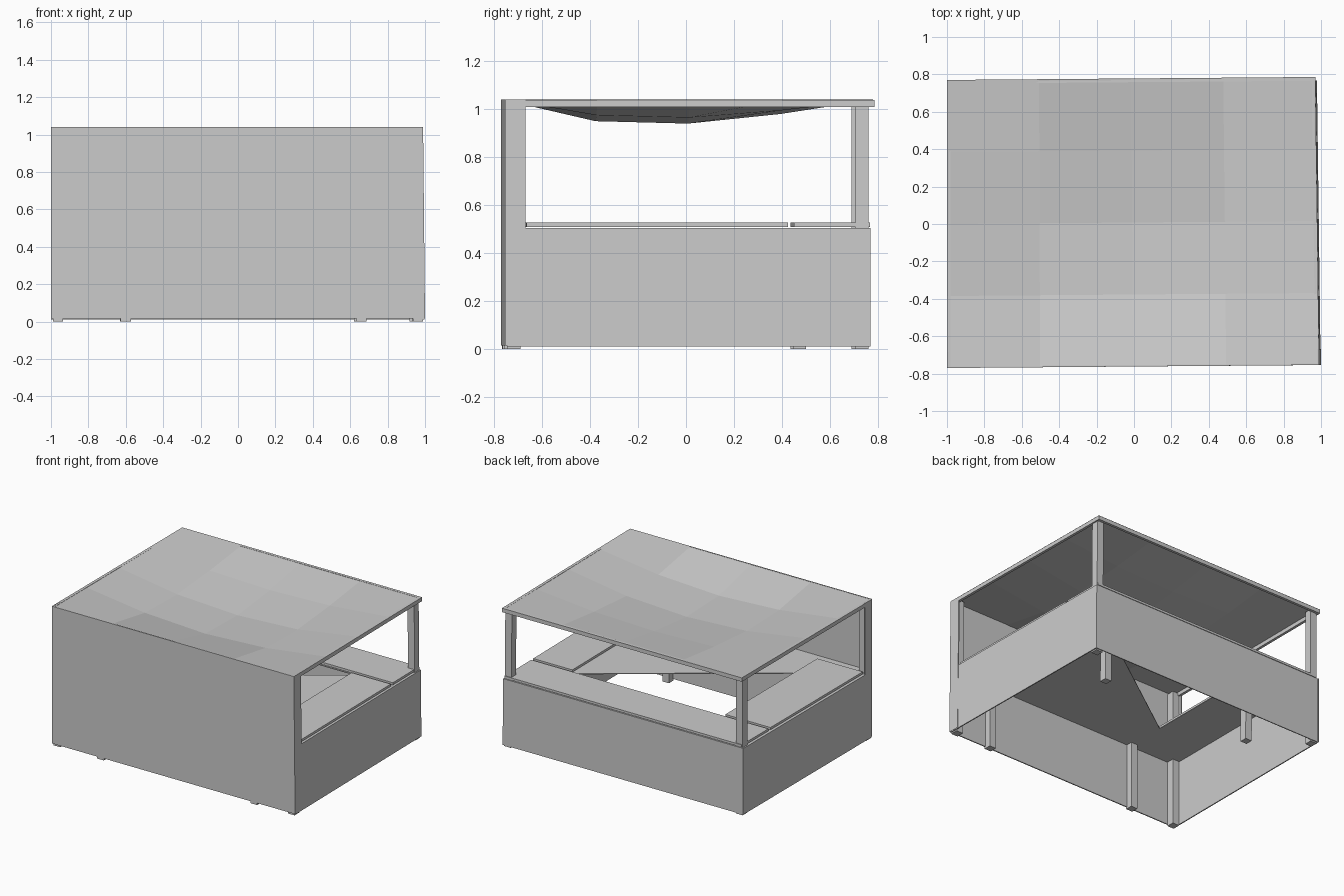
import bpy, bmesh

if "Cube" in bpy.data.objects:
    bpy.data.objects.remove(bpy.data.objects["Cube"])

B = 0.77  # nominal half depth


def skew(x, y, z):
    # the whole booth is slightly out of square towards its right end
    t = (x + 1) / 2
    return (x - t * (0.01 * z + 0.02 * (y + B) / (2 * B)), y + 0.016 * t, z)


def finish(name, bm):
    for v in bm.verts:
        v.co = skew(*v.co)
    me = bpy.data.meshes.new(name)
    bm.to_mesh(me)
    bm.free()
    ob = bpy.data.objects.new(name, me)
    bpy.context.collection.objects.link(ob)


def prism(name, pts, z0, z1):
    bm = bmesh.new()
    f = bm.faces.new([bm.verts.new((x, y, z0)) for x, y in pts])
    ext = bmesh.ops.extrude_face_region(bm, geom=[f])
    for v in ext["geom"]:
        if isinstance(v, bmesh.types.BMVert):
            v.co.z = z1
    bmesh.ops.recalc_face_normals(bm, faces=bm.faces)
    finish(name, bm)


def box(name, x0, x1, y0, y1, z0, z1):
    prism(name, [(x0, y0), (x1, y0), (x1, y1), (x0, y1)], z0, z1)


# tall front wall with short side returns
prism("front_wall", [(-1, -B), (1, -B), (1, -0.685), (0.992, -0.685), (0.992, -0.762),
                     (-0.992, -0.762), (-0.992, -0.685), (-1, -0.685)], 0.015, 1.04)

# half height walls on the other three sides
box("left_half_wall", -1, -0.992, -0.762, 0.757, 0.01, 0.505)
box("right_half_wall", 0.99, 0.998, -0.762, 0.752, 0.01, 0.505)
box("back_half_wall", -0.992, 0.99, 0.745, 0.752, 0.01, 0.505)

# corner posts carrying the roof
for sx, side in ((-1, "left"), (1, "right")):
    x0, x1 = sorted((sx * 0.935, sx * 0.99))
    box(f"back_{side}_post", x0, x1, 0.69, 0.745, 0, 1.03)
    box(f"front_{side}_post", x0, x1, -0.762, -0.705, 0, 1.03)

# inner counter legs
for x in (-0.6, 0.66):
    for y in (-0.742, 0.46):
        box("counter_leg", x - 0.027, x + 0.027, y - 0.027, y + 0.027, 0, 0.5)

# counter base, open in the middle with a diagonal inner edge
box("counter_base_left", -0.992, -0.6, -0.762, 0.745, 0.499, 0.505)
box("counter_base_right", 0.64, 0.99, -0.762, 0.745, 0.499, 0.505)
box("counter_base_back", -0.6, 0.64, 0.435, 0.745, 0.499, 0.505)
prism("counter_base_front", [(-0.6, -0.762), (0.64, -0.762), (0.64, 0.41), (-0.6, -0.45)], 0.499, 0.505)

# raised counter boards
box("left_counter_board", -0.985, -0.61, -0.68, 0.41, 0.51, 0.527)
box("right_counter_board", 0.66, 0.985, -0.68, 0.41, 0.51, 0.527)
box("back_counter_board", -0.985, 0.985, 0.435, 0.75, 0.51, 0.527)

# roof rim
box("roof_rim_left", -1, -0.98, -0.762, B, 1.01, 1.039)
box("roof_rim_right", 0.98, 1, -0.762, B, 1.01, 1.039)
box("roof_rim_back", -0.98, 0.98, 0.75, B, 1.01, 1.039)

# sagging low poly roof sheet
sag = [[0] * 5,
       [0, 0.065, 0.09, 0.065, 0],
       [0, 0.075, 0.10, 0.075, 0],
       [0, 0.045, 0.06, 0.045, 0],
       [0] * 5]
bm = bmesh.new()
g = [[bm.verts.new((-1 + 0.5 * i, -B + B / 2 * j, 1.04 - sag[j][i])) for i in range(5)] for j in range(5)]
for j in range(4):
    for i in range(4):
        bm.faces.new((g[j][i], g[j][i + 1], g[j + 1][i + 1], g[j + 1][i]))
finish("sagging_roof", bm)
